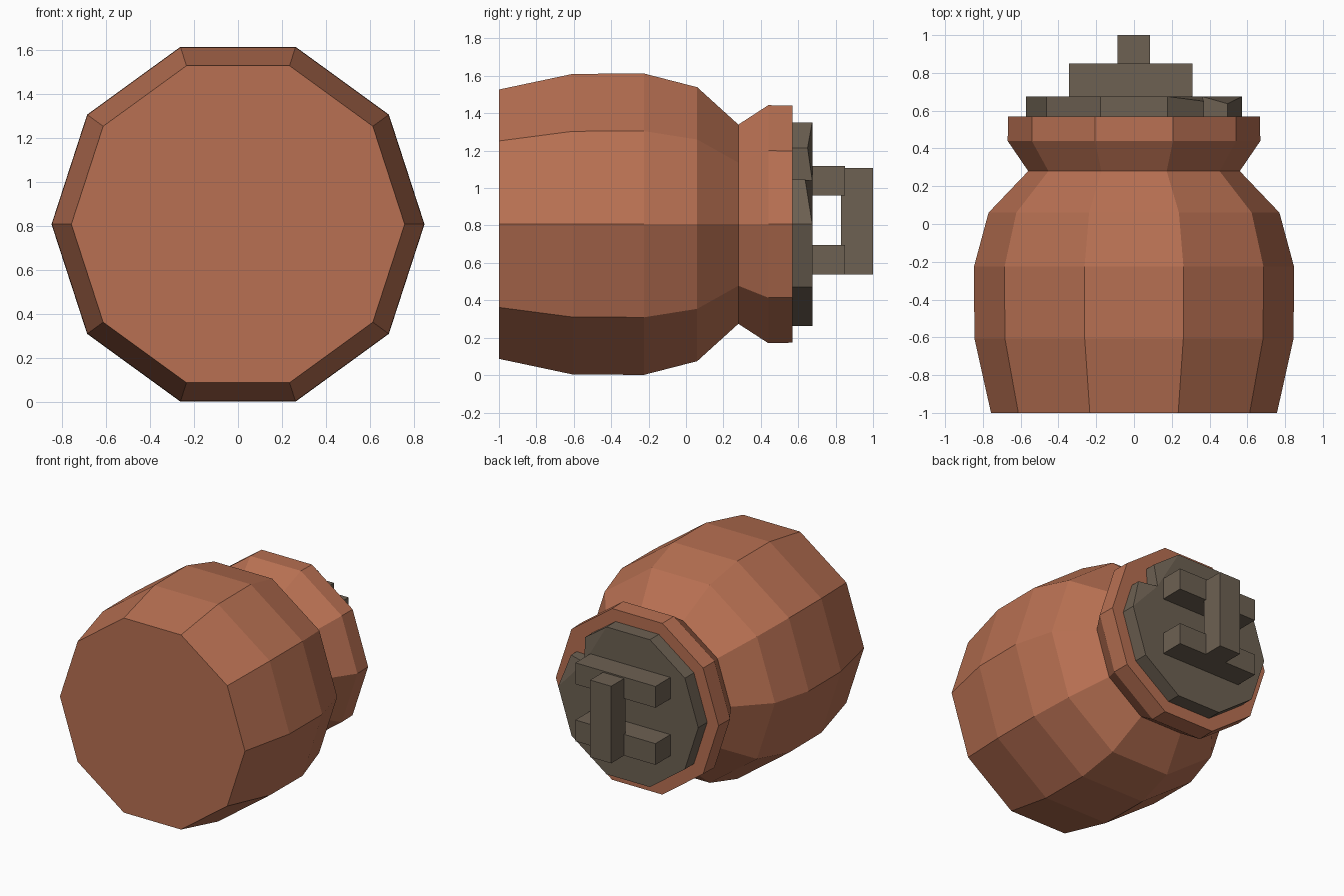
import bpy, bmesh, math

if "Cube" in bpy.data.objects:
    bpy.data.objects.remove(bpy.data.objects["Cube"])

SIDES = 10
ZC = 0.807  # height of the pot's axis


def material(name, rgb):
    m = bpy.data.materials.new(name)
    m.diffuse_color = (*rgb, 1)
    m.use_nodes = True
    m.node_tree.nodes["Principled BSDF"].inputs["Base Color"].default_value = m.diffuse_color
    return m


CLAY = material("terracotta clay", (0.48, 0.163, 0.085))
WOOD = material("dark grey wood", (0.153, 0.119, 0.085))


def finish(bm, name, mat):
    bmesh.ops.recalc_face_normals(bm, faces=bm.faces[:])
    me = bpy.data.meshes.new(name)
    bm.to_mesh(me)
    bm.free()
    me.materials.append(mat)
    ob = bpy.data.objects.new(name, me)
    bpy.context.collection.objects.link(ob)
    return ob


def polar(r, i):
    a = math.tau * i / SIDES
    return r * math.cos(a), ZC + r * math.sin(a)


# Pot body: ten-sided lathe lying along y
profile = [(-1, 0.757), (-0.605, 0.845), (-0.225, 0.847), (0.06, 0.77),
           (0.28, 0.56), (0.44, 0.669), (0.57, 0.666)]
bm = bmesh.new()
rings = []
for y, r in profile:
    pts = [polar(r, i) for i in range(SIDES)]
    rings.append([bm.verts.new((x, y, z)) for x, z in pts])
for a, b in zip(rings, rings[1:]):
    for i in range(SIDES):
        j = (i + 1) % SIDES
        bm.faces.new((a[i], a[j], b[j], b[i]))
bm.faces.new(rings[0])
bm.faces.new(rings[-1])
finish(bm, "pot_body", CLAY)

# Lid: ten-sided disc with one corner chipped out and its edges worn down
Y0, Y1 = 0.565, 0.675
corner = [polar(0.573, i) for i in range(SIDES)]
outline = [(*corner[0], Y1), (0.495, 1.045, 0.637), (0.36, 1.04, Y1),
           (0.37, 1.215, 0.65)] + [(x, z, Y1) for x, z in corner[2:]]
bm = bmesh.new()
low = [bm.verts.new((x, Y0, z)) for x, z, y in outline]
top = [bm.verts.new((x, y, z)) for x, z, y in outline]
n = len(outline)
for i in range(n):
    j = (i + 1) % n
    bm.faces.new((low[i], low[j], top[j], top[i]))
bm.faces.new(low)
bm.faces.new(top[0:3])                 # worn edge beside the chip
bm.faces.new(top[2:5])                 # worn edge above the chip
bm.faces.new([top[0], top[2]] + top[4:])
finish(bm, "chipped_lid", WOOD)


def box(name, x0, x1, y0, y1, z0, z1):
    bm = bmesh.new()
    bmesh.ops.create_cube(bm, size=1)
    for v in bm.verts:
        v.co = ((x0 + x1) / 2 + v.co.x * (x1 - x0),
                (y0 + y1) / 2 + v.co.y * (y1 - y0),
                (z0 + z1) / 2 + v.co.z * (z1 - z0))
    return finish(bm, name, WOOD)


# Handle: two cross bars and an upright grip
box("upper_cross_bar", -0.345, 0.31, 0.66, 0.85, 0.96, 1.118)
box("lower_cross_bar", -0.345, 0.31, 0.66, 0.85, 0.538, 0.695)
box("handle_grip", -0.088, 0.085, 0.83, 1.0, 0.538, 1.108)
